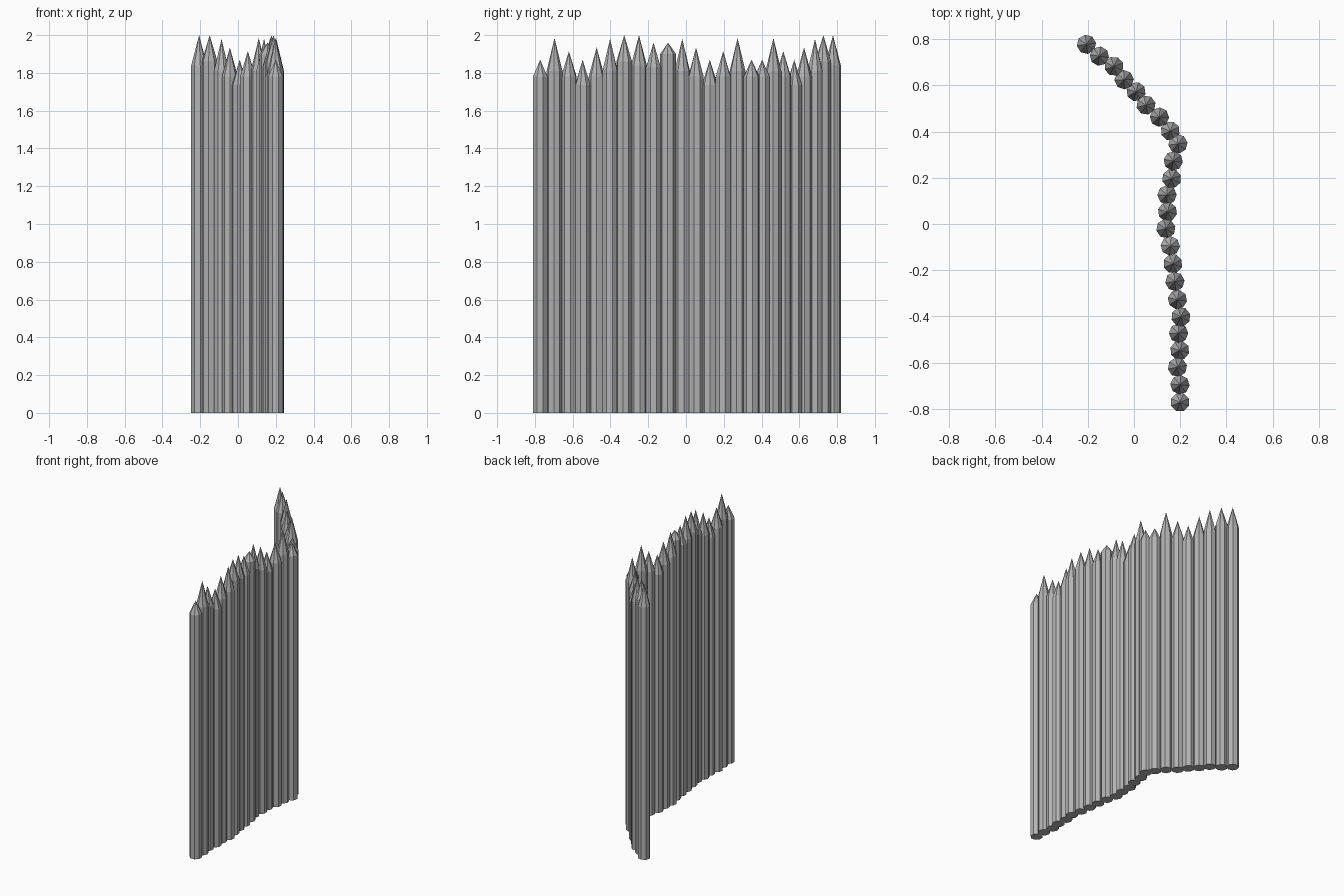
import bpy, bmesh, math

if "Cube" in bpy.data.objects:
    bpy.data.objects.remove(bpy.data.objects["Cube"])

# Single weathered grey wood colour
grey = bpy.data.materials.new("weathered_grey_wood")
grey.diffuse_color = (0.45, 0.45, 0.45, 1)
grey.use_nodes = True
grey.node_tree.nodes["Principled BSDF"].inputs["Base Color"].default_value = grey.diffuse_color

SIDES, RADIUS = 8, 0.042

# Repeating run of eight stakes: (shoulder height, tip height)
RUN = [(1.78, 1.87), (1.81, 1.985), (1.78, 1.915), (1.735, 1.87),
       (1.78, 1.935), (1.81, 1.98), (1.86, 2.0), (1.84, 2.0)]
MIDDLE = [(1.83, 1.96), (1.90, 1.96)] + RUN[5::-1]

# Stake centres along the bent wall, front to back
PATH = [(.199, -.772), (.199, -.696), (.188, -.62), (.198, -.547),
        (.193, -.473), (.203, -.402), (.188, -.327), (.177, -.249),
        (.168, -.172), (.157, -.095), (.138, -.02), (.145, .053),
        (.143, .126), (.163, .197), (.170, .273), (.190, .347),
        (.157, .403), (.110, .463), (.052, .515), (.009, .573),
        (-.043, .625), (-.087, .683), (-.150, .727), (-.206, .778)]


def stake(name, x, y, shoulder, tip, turn):
    """Octagonal post with a sharpened top."""
    bm = bmesh.new()
    rings = []
    for z in (0, shoulder):
        rings.append([bm.verts.new((RADIUS * math.cos(turn + math.tau * i / SIDES),
                                    RADIUS * math.sin(turn + math.tau * i / SIDES), z))
                      for i in range(SIDES)])
    low, high = rings
    apex = bm.verts.new((0, 0, tip))
    bm.faces.new(low[::-1])
    for i in range(SIDES):
        j = (i + 1) % SIDES
        bm.faces.new((low[i], low[j], high[j], high[i]))
        bm.faces.new((high[i], high[j], apex))
    mesh = bpy.data.meshes.new(name)
    bm.to_mesh(mesh)
    bm.free()
    mesh.materials.append(grey)
    obj = bpy.data.objects.new(name, mesh)
    obj.location = (x, y, 0)
    bpy.context.collection.objects.link(obj)


# Row of stakes, each turned a little differently
for n, ((x, y), (shoulder, tip)) in enumerate(zip(PATH, RUN + MIDDLE + RUN)):
    stake(f"stake_{n + 1:02d}", x, y, shoulder, tip, math.radians(22.5 + 17 * n))
